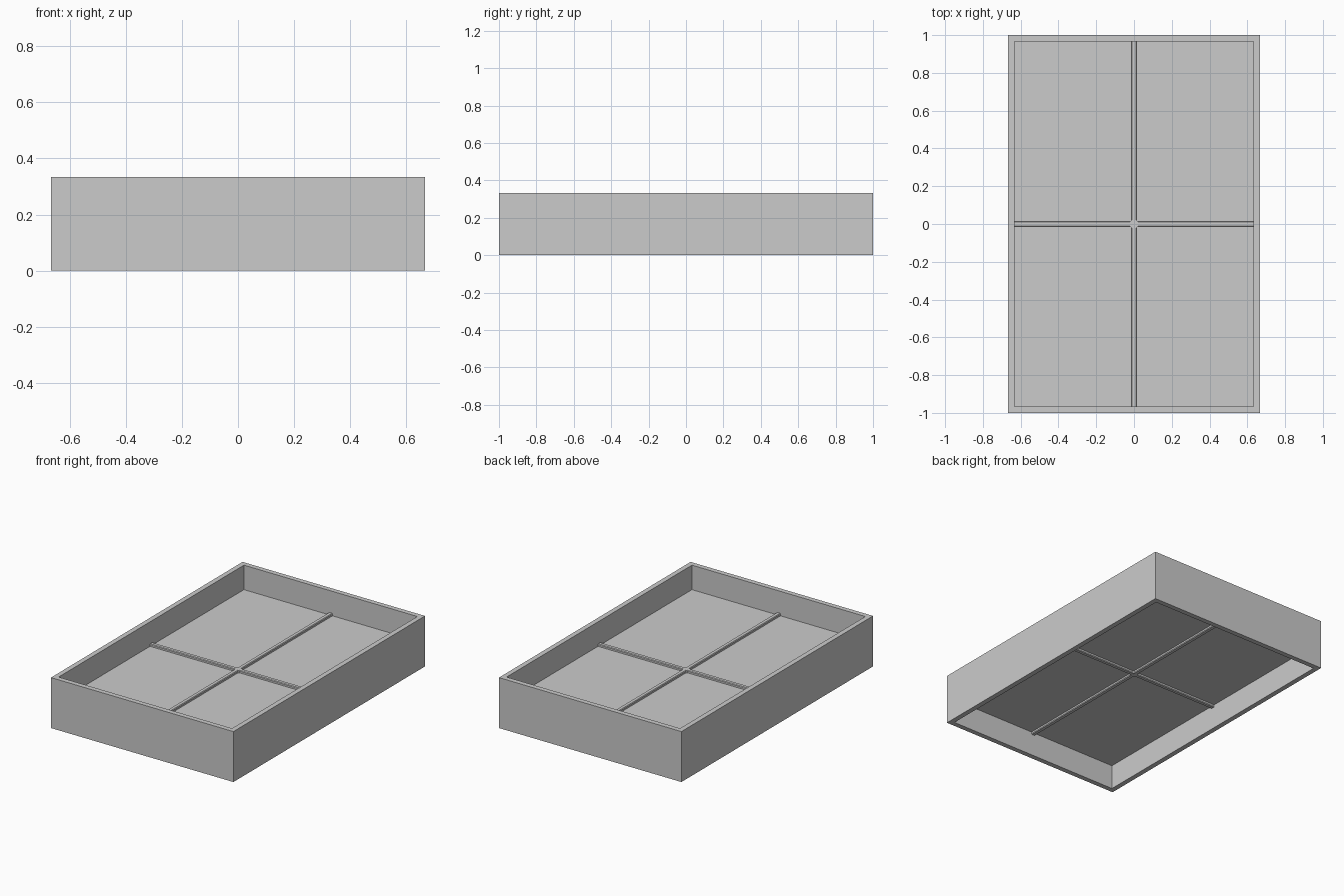
import bpy, bmesh, math

if "Cube" in bpy.data.objects:
    bpy.data.objects.remove(bpy.data.objects["Cube"])

W, L, H = 4 / 3, 2.0, 1 / 3     # outer width, length, depth
T = 0.033                       # frame wall thickness
MID = H / 2


def finish(name, bm):
    bmesh.ops.recalc_face_normals(bm, faces=bm.faces)
    mesh = bpy.data.meshes.new(name)
    bm.to_mesh(mesh)
    bm.free()
    obj = bpy.data.objects.new(name, mesh)
    bpy.context.collection.objects.link(obj)
    return obj


def loft(name, rings, closed=False):
    """Skin matching rings; close into a loop or cap both ends."""
    bm = bmesh.new()
    loops = [[bm.verts.new(p) for p in r] for r in rings]
    pairs = list(zip(loops, loops[1:]))
    if closed:
        pairs.append((loops[-1], loops[0]))
    for a, b in pairs:
        n = len(a)
        for i in range(n):
            j = (i + 1) % n
            bm.faces.new((a[i], a[j], b[j], b[i]))
    if not closed:
        bm.faces.new(loops[0])
        bm.faces.new(loops[-1])
    return finish(name, bm)


def rect(x, y, z):
    return [(-x, -y, z), (x, -y, z), (x, y, z), (-x, y, z)]


# Open rectangular frame
ox, oy = W / 2, L / 2
ix, iy = ox - T, oy - T
loft("window_frame", [rect(ox, oy, 0), rect(ox, oy, H),
                      rect(ix, iy, H), rect(ix, iy, 0)], closed=True)

# Thin pane halfway through the frame
loft("glass_pane", [rect(ix, iy, MID - 0.005), rect(ix, iy, MID + 0.005)])

# Crossing glazing bars with slightly chamfered edges, showing on both sides
b, c, h = 0.0135, 0.010, 0.021
profile = [(-c, -h), (c, -h), (b, -h + 0.005), (b, h - 0.005),
           (c, h), (-c, h), (-b, h - 0.005), (-b, -h + 0.005)]
loft("long_glazing_bar", [[(u, s * iy, MID + v) for u, v in profile] for s in (-1, 1)])
loft("short_glazing_bar", [[(s * ix, u, MID + v) for u, v in profile] for s in (-1, 1)])

# Small diamond filling the corners where the bars cross
r = 0.033
diamond = [(r, 0), (0, r), (-r, 0), (0, -r)]
hz = h - 0.001
loft("bar_crossing", [[(x, y, MID + s * hz) for x, y in diamond] for s in (-1, 1)])
